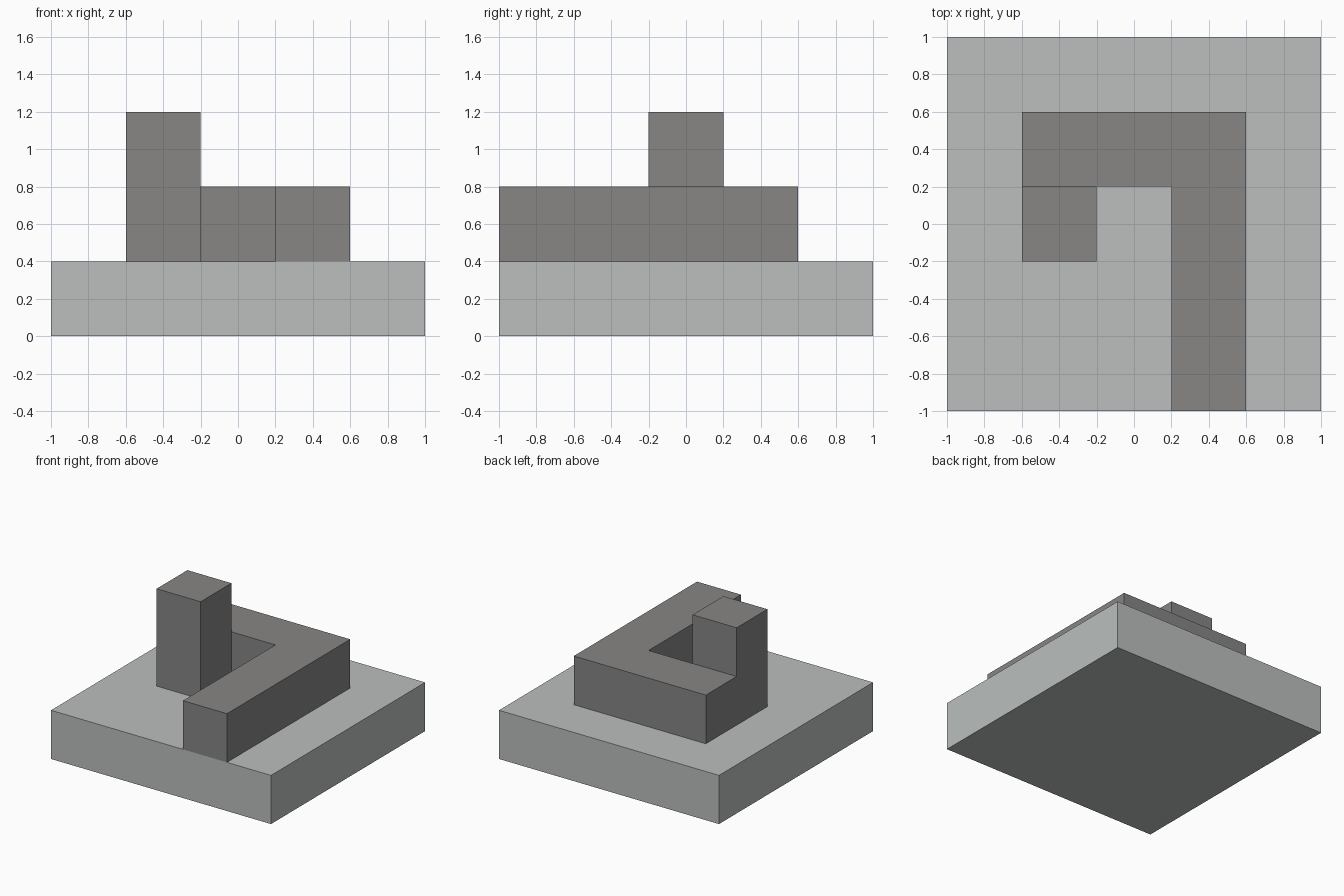
import bpy
import bmesh

cube = bpy.data.objects.get("Cube")
if cube:
    bpy.data.objects.remove(cube, do_unlink=True)


def make_material(name, colour):
    mat = bpy.data.materials.new(name)
    mat.use_nodes = True
    mat.diffuse_color = colour
    mat.node_tree.nodes["Principled BSDF"].inputs["Base Color"].default_value = colour
    return mat


def extrude_profile(name, outline, bottom, top, mat):
    """Raise a flat outline, seen from above, into a solid block."""
    bm = bmesh.new()
    face = bm.faces.new([bm.verts.new((x, y, bottom)) for x, y in outline])
    result = bmesh.ops.extrude_face_region(bm, geom=[face], use_keep_orig=True)
    raised = [v for v in result["geom"] if isinstance(v, bmesh.types.BMVert)]
    bmesh.ops.translate(bm, verts=raised, vec=(0, 0, top - bottom))
    bmesh.ops.recalc_face_normals(bm, faces=bm.faces)
    mesh = bpy.data.meshes.new(name)
    bm.to_mesh(mesh)
    bm.free()
    mesh.materials.append(mat)
    obj = bpy.data.objects.new(name, mesh)
    bpy.context.collection.objects.link(obj)
    return obj


def rectangle(x0, y0, x1, y1):
    return [(x0, y0), (x1, y0), (x1, y1), (x0, y1)]


light_stone = make_material("light grey stone", (0.495, 0.52, 0.51, 1))
dark_stone = make_material("dark grey stone", (0.242, 0.239, 0.235, 1))

# Square slab
extrude_profile("base_slab", rectangle(-1, -1, 1, 1), 0, 0.4, light_stone)

# Low corner wall, running along the back and forward to the front edge
corner = [(0.2, -1), (0.6, -1), (0.6, 0.6), (-0.6, 0.6), (-0.6, 0.2), (0.2, 0.2)]
extrude_profile("corner_wall", corner, 0.4, 0.8, dark_stone)

# Tall post at the free end of the wall
extrude_profile("end_post", rectangle(-0.6, -0.2, -0.2, 0.2), 0.4, 1.2, dark_stone)
